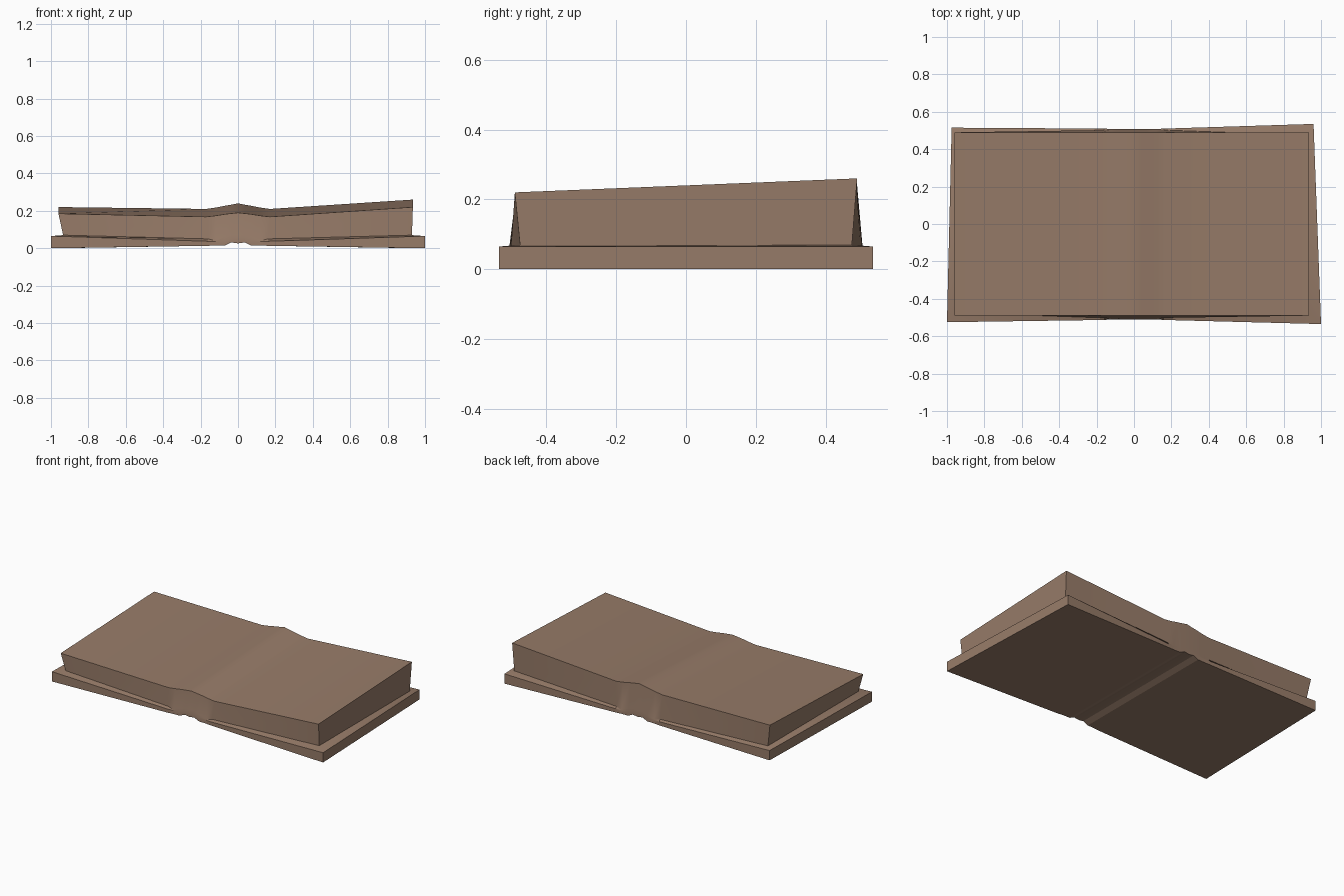
import bpy
import bmesh

cube = bpy.data.objects.get("Cube")
if cube:
    bpy.data.objects.remove(cube)

paper = bpy.data.materials.new("warm brown")
paper.use_nodes = True
colour = (0.31, 0.2, 0.14, 1)
paper.diffuse_color = colour
paper.node_tree.nodes["Principled BSDF"].inputs["Base Color"].default_value = colour


def section(bottom, rim, base, top, rim_y, base_y):
    """One ring across the book: cover bottom, cover rim, page base, page top.
    bottom and base are (x, z); rim is (front x, back x, z);
    top is (x, front z, back z)."""
    front, back = rim_y
    return [
        (rim[0] if bottom is None else bottom[0], front, 0 if bottom is None else bottom[1]),
        (rim[0], front, rim[2]),
        (base[0], -base_y, base[1]),
        (top[0], -0.49, top[1]),
        (top[0], 0.49, top[2]),
        (base[0], base_y, base[1]),
        (rim[1], back, rim[2]),
        (rim[1] if bottom is None else bottom[0], back, 0 if bottom is None else bottom[1]),
    ]


def inner_sections(side):
    """Rings from the end of the ledge in towards the spine, for one half."""
    return [
        section((side * 0.16, 0.013), (side * 0.16, side * 0.16, 0.037),
                (side * 0.16, 0.05), (side * 0.17, 0.168, 0.21), (-0.513, 0.51), 0.502),
        section((side * 0.12, 0.014), (side * 0.12, side * 0.12, 0.037),
                (side * 0.12, 0.039), (side * 0.12, 0.174, 0.217), (-0.51, 0.508), 0.507),
        section((side * 0.07, 0.015), (side * 0.07, side * 0.07, 0.042),
                (side * 0.07, 0.06), (side * 0.07, 0.182, 0.227), (-0.51, 0.508), 0.506),
        section((side * 0.035, 0.031), (side * 0.035, side * 0.035, 0.05),
                (side * 0.035, 0.07), (side * 0.035, 0.186, 0.233), (-0.51, 0.508), 0.505),
    ]


# Rings from the right-hand end, over the spine, to the left-hand end
right_end = section(None, (-1, -0.975, 0.065), (-0.935, 0.07),
                    (-0.96, 0.185, 0.22), (-0.525, 0.515), 0.475)
spine = section((0, 0.026), (0, 0, 0.05), (0, 0.07),
                (0, 0.19, 0.24), (-0.51, 0.508), 0.505)
left_end = section(None, (1, 0.96, 0.065), (0.93, 0.07),
                   (0.935, 0.22, 0.26), (-0.535, 0.535), 0.475)
rings = [right_end, *inner_sections(-1), spine, *reversed(inner_sections(1)), left_end]

# Open book: loft the rings, then close the cover edge, ledge and page edge
bm = bmesh.new()
loft = [[bm.verts.new(co) for co in ring] for ring in rings]
for a, b in zip(loft, loft[1:]):
    for i in range(8):
        j = (i + 1) % 8
        bm.faces.new((a[i], a[j], b[j], b[i]))
for end in (loft[0], loft[-1]):
    for i in range(3):
        bm.faces.new((end[i], end[i + 1], end[6 - i], end[7 - i]))
bmesh.ops.recalc_face_normals(bm, faces=bm.faces)

mesh = bpy.data.meshes.new("open_book")
bm.to_mesh(mesh)
bm.free()
mesh.materials.append(paper)
book = bpy.data.objects.new("open_book", mesh)
bpy.context.collection.objects.link(book)

bpy.ops.object.select_all(action="DESELECT")
book.select_set(True)
bpy.context.view_layer.objects.active = book
bpy.ops.object.shade_smooth_by_angle(angle=0.4)
